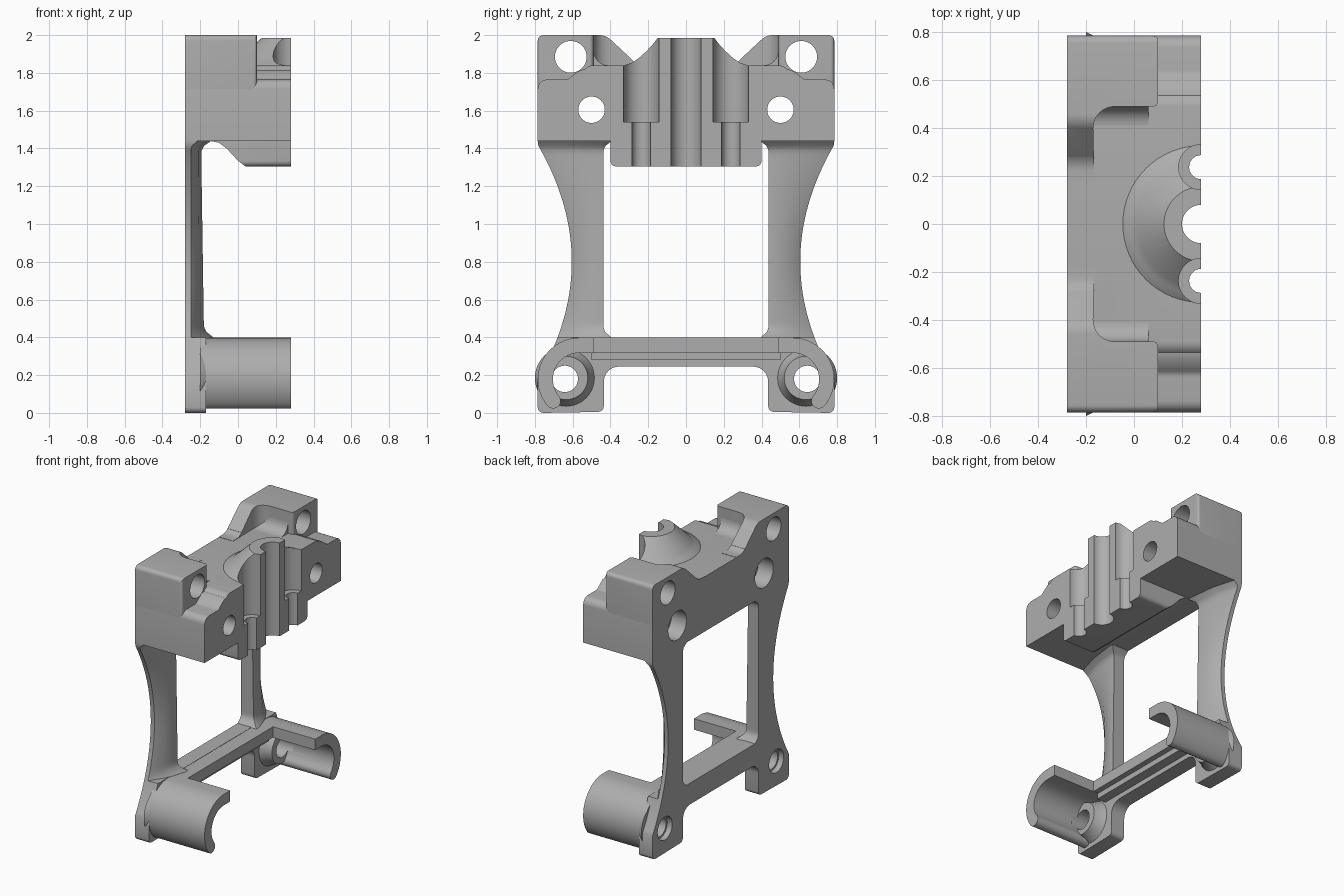
import bpy, bmesh
from math import sin, cos, pi, radians
from mathutils import Vector

if "Cube" in bpy.data.objects:
    bpy.data.objects.remove(bpy.data.objects["Cube"])

metal = bpy.data.materials.new("grey_metal")
metal.use_nodes = True
GREY = (0.42, 0.42, 0.42, 1)
metal.diffuse_color = GREY
metal.node_tree.nodes["Principled BSDF"].inputs["Base Color"].default_value = GREY

BACK, FRONT = -0.28, 0.28


def arc(cx, cy, r, a0, a1, n=10):
    angles = [radians(a0 + (a1 - a0) * i / n) for i in range(n + 1)]
    return [(cx + r * cos(a), cy + r * sin(a)) for a in angles]


def loft(name, rings):
    """Skin a list of matching closed rings and cap both ends."""
    bm = bmesh.new()
    rows = [[bm.verts.new(p) for p in ring] for ring in rings]
    n = len(rows[0])
    for lo, hi in zip(rows, rows[1:]):
        for i in range(n):
            j = (i + 1) % n
            bm.faces.new((lo[i], lo[j], hi[j], hi[i]))
    bm.faces.new(rows[0])
    bm.faces.new(rows[-1])
    bmesh.ops.recalc_face_normals(bm, faces=bm.faces)
    mesh = bpy.data.meshes.new(name)
    bm.to_mesh(mesh)
    bm.free()
    mesh.materials.append(metal)
    ob = bpy.data.objects.new(name, mesh)
    bpy.context.collection.objects.link(ob)
    return ob


def place(axis, p, t):
    return {"x": (t, p[0], p[1]), "y": (p[0], t, p[1]), "z": (p[0], p[1], t)}[axis]


def prism(name, axis, pts, a, b):
    return loft(name, [[place(axis, p, t) for p in pts] for t in (a, b)])


def turned(name, axis, centre, profile, n=48):
    """Stack of circles (radius, position) along an axis."""
    return loft(name, [[place(axis, p, t) for p in arc(*centre, r, 0, 360 - 360 / n, n - 1)]
                       for r, t in profile])


def boolean(ob, cutter, mode="DIFFERENCE"):
    mod = ob.modifiers.new("cut", "BOOLEAN")
    mod.operation, mod.object, mod.solver = mode, cutter, "EXACT"
    bpy.context.view_layer.objects.active = ob
    bpy.ops.object.modifier_apply(modifier=mod.name)


def flip(pts, s):
    return [(p[0] * s, p[1]) for p in pts]


def both(pts):
    """Complete a right-half outline with its mirror image."""
    return pts + [(-a, b) for a, b in reversed(pts)]


def outer(z):
    return min(0.785, 0.605 + 0.18 * ((z - 0.8) / 0.62) ** 2)


def corner(z, lo, hi, r):
    """Fillet growth near the two ends of a span."""
    d = max(0, min(z - lo, hi - z))
    return 0 if d >= r else r - (r * r - (r - d) ** 2) ** 0.5


parts, upper, lower, cutters = [], [], [], []

# Main clamp block with stepped shoulders
shoulder = ([(0.785, 1.44)] + arc(0.735, 1.715, 0.05, 0, 90, 5) + [(0.64, 1.765)]
            + arc(0.64, 1.805, 0.04, -90, -140, 4)[1:] + [(0.56, 1.815)]
            + arc(0.49, 1.78, 0.06, 40, 90, 5))
upper.append(prism("clamp_block", "x", both(shoulder), BACK, FRONT))

# Hanging jaw under the block
jaw_side = [(FRONT, 1.305), (0.04, 1.305), (0.0, 1.335), (-0.06, 1.4), (-0.1, 1.43),
            (-0.16, 1.442), (-0.16, 1.46), (FRONT, 1.46)]
jaw = prism("clamp_jaw", "y", jaw_side, -0.4, 0.4)
trim = prism("jaw_trim", "x", both([(0.4, 1.5)] + arc(0.37, 1.335, 0.03, 0, -90, 5)), -0.5, 0.5)
boolean(jaw, trim, "INTERSECT")
cutters.append(trim)
upper.append(jaw)

# Flared collar on top
collar = turned("flared_collar", "z", (FRONT, 0),
                [(0.36, 1.8), (0.325, 1.842), (0.295, 1.855), (0.265, 1.88), (0.155, 1.985)], 64)
front_trim = prism("front_trim", "x", [(-1, 1), (1, 1), (1, 3), (-1, 3)], FRONT, 1)
boolean(collar, front_trim)
cutters.append(front_trim)
upper.append(collar)

for s, side in ((1, "left"), (-1, "right")):
    # Raised corner lug with a ridge sloping down along the back
    plan = ([(BACK, 0.785)] + arc(0.08, 0.765, 0.02, 90, 0, 4) + arc(0.08, 0.51, 0.02, 0, -90, 4)
            + arc(-0.08, 0.4, 0.09, 90, 180, 8) + [(-0.165, 0.18), (BACK, 0.18)])
    lug = prism("corner_lug_" + side, "z", [(x, y * s) for x, y in plan], 1.7, 2.1)
    crest = ([(0.785, 1.6)] + arc(0.755, 1.97, 0.03, 0, 90, 5)
             + arc(0.46, 1.91, 0.09, 90, 130, 6) + [(0.28, 1.865)]
             + arc(0.22, 1.935, 0.093, -50, -90, 5) + [(0.15, 1.842), (0.15, 1.6)])
    crest_cut = prism("crest_trim", "x", flip(crest, s), -0.5, 0.5)
    boolean(lug, crest_cut, "INTERSECT")
    cutters.append(crest_cut)
    upper.append(lug)

    # Concave fillet where the lug meets the shoulders
    cove = [(0.5, 1.93)] + arc(0.41, 1.92, 0.08, 0, -90, 8) + [(0.41, 1.8), (0.5, 1.8)]
    upper.append(prism("lug_cove_" + side, "x", flip(cove, s), -0.2, 0.06))

    # Waisted leg with a slanted front face
    rings = []
    for i in range(49):
        z = 0.36 + 1.1 * i / 48
        yo, yi = outer(z), 0.437 - corner(z, 0.4, 1.44, 0.06)
        xf = -0.18 - 0.015 * (z - 0.4) + corner(z, 0.4, 1.44, 0.07)
        edge = -0.25 + corner(z, 0.36, 1.44, 0.05)
        section = [(BACK, yi), (xf, yi), (xf, yi + 0.03), ((xf + edge) / 2 + 0.012, (yi + yo) / 2 + 0.03),
                   (edge, yo), (BACK, yo)]
        rings.append([(x, y * s, z) for x, y in section])
    parts.append(loft("leg_" + side, rings))

    # Hooked arm reaching forward
    hook = ([(0.49, 0.398)] + arc(0.565, 0.178, 0.22, 90, -40, 24)
            + arc(0.703, 0.063, 0.04, -40, -220, 8)[1:-1]
            + arc(0.565, 0.178, 0.14, -40, 90, 20) + [(0.49, 0.318)])
    lower.append(prism("hooked_arm_" + side, "x", flip(hook, s), -0.2, FRONT))

    # Tapered boss around the lower hole
    lower.append(turned("foot_boss_" + side, "x", (0.635 * s, 0.185),
                        [(0.165, -0.2), (0.15, -0.17), (0.13, -0.14), (0.115, -0.09)]))

    # Bores for fasteners and the split barrel
    bores = [
        ("upper_bore", "x", (0.61 * s, 1.885), [(0.084, -0.5), (0.084, 0.5)], upper),
        ("inner_bore", "x", (0.5 * s, 1.605),
         [(0.105, -0.5), (0.105, -0.16), (0.07, -0.16), (0.07, 0.5)], upper),
        ("foot_bore", "x", (0.642 * s, 0.18), [(0.084, -0.5), (0.084, -0.24), (0.07, -0.24), (0.07, -0.05)], lower),
        ("barrel_bore", "z", (FRONT, 0.237 * s),
         [(0.05, 1.2), (0.05, 1.54), (0.094, 1.54), (0.094, 2.2)], upper),
    ]
    for name, axis, centre, profile, group in bores:
        cutters.append((turned(name, axis, centre, profile), group))

cutters.append((turned("centre_bore", "z", (FRONT, 0), [(0.08, 1.2), (0.08, 2.2)]), upper))

# Foot plate with two feet and a joining rail
foot = (arc(0.355, 0.165, 0.08, 90, 0, 8) + arc(0.465, 0.035, 0.03, 180, 270, 4)
        + arc(0.755, 0.03, 0.03, -90, 0, 5)
        + [(outer(z / 100), z / 100) for z in range(18, 41, 2)])
lower.append(prism("foot_plate", "x", both(foot), BACK, -0.17))

# Stepped ledge along the rail
ledge = [(-0.2, 0.398), (-0.06, 0.398), (-0.06, 0.32), (-0.1, 0.32), (-0.1, 0.28), (-0.2, 0.28)]
parts.append(prism("rail_ledge", "y", ledge, -0.5, 0.5))

# Cut the bores, then tidy up the helpers
for item in cutters:
    cutter, group = item if isinstance(item, tuple) else (item, [])
    for ob in group:
        boolean(ob, cutter)
    bpy.data.objects.remove(cutter)

for ob in parts + upper + lower:
    bpy.ops.object.select_all(action="DESELECT")
    ob.select_set(True)
    bpy.context.view_layer.objects.active = ob
    bpy.ops.object.shade_smooth_by_angle(angle=radians(35))
